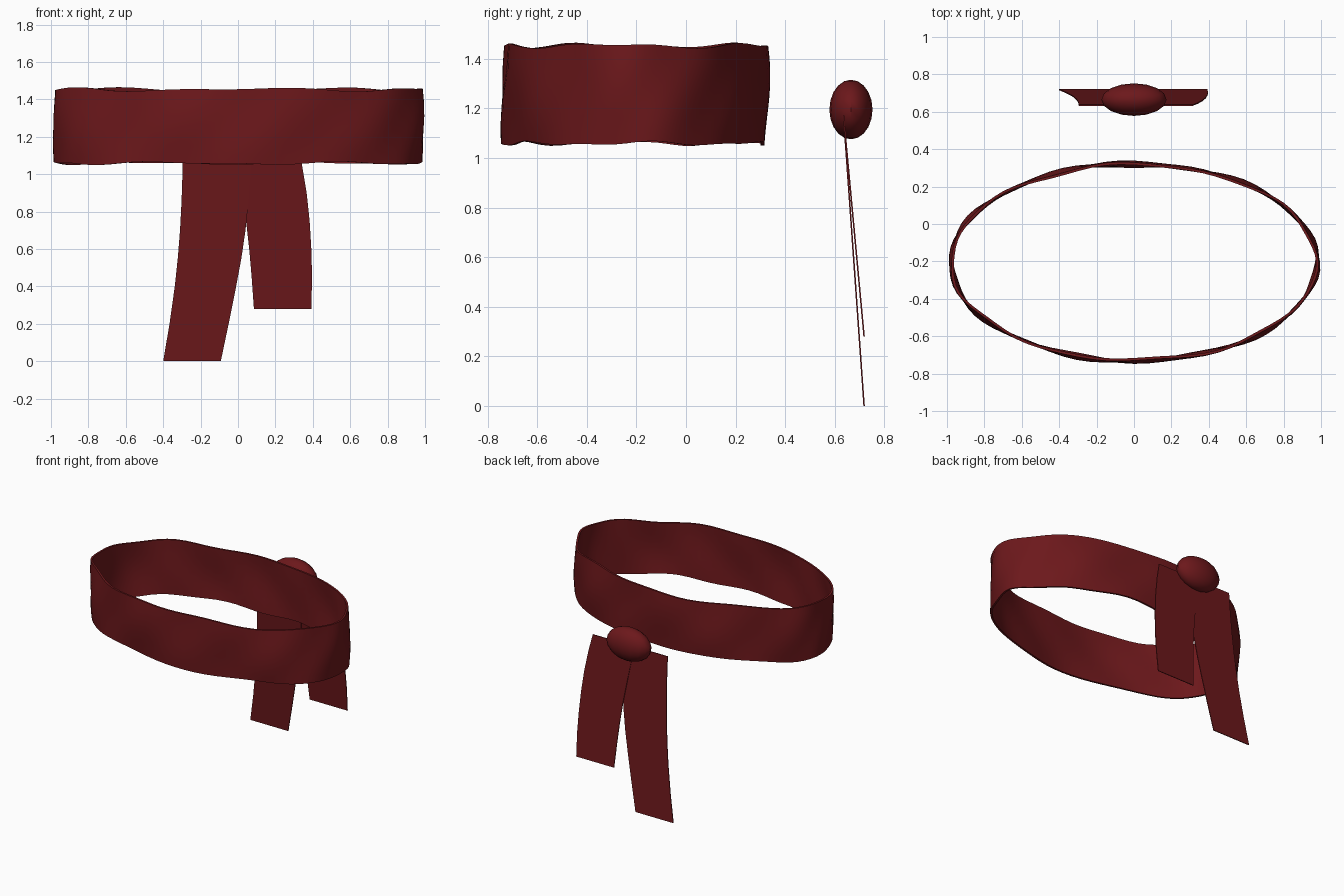
import bpy, bmesh
from math import sin, cos, pi

if "Cube" in bpy.data.objects:
    bpy.data.objects.remove(bpy.data.objects["Cube"])

cloth = bpy.data.materials.new("dark_red_cloth")
cloth.diffuse_color = (0.15, 0.009, 0.011, 1)
cloth.use_nodes = True
cloth.node_tree.nodes["Principled BSDF"].inputs["Base Color"].default_value = cloth.diffuse_color


def make_object(name, bm, smooth=True):
    bmesh.ops.recalc_face_normals(bm, faces=bm.faces)
    mesh = bpy.data.meshes.new(name)
    bm.to_mesh(mesh)
    bm.free()
    mesh.materials.append(cloth)
    ob = bpy.data.objects.new(name, mesh)
    bpy.context.collection.objects.link(ob)
    if smooth:
        bpy.ops.object.select_all(action='DESELECT')
        ob.select_set(True)
        bpy.context.view_layer.objects.active = ob
        bpy.ops.object.shade_smooth_by_angle(angle=0.7)
    return ob


def bridge(bm, a, b):
    n = len(a)
    for i in range(n):
        j = (i + 1) % n
        bm.faces.new((a[i], a[j], b[j], b[i]))


# Waist band: thin oval cloth loop with gentle ripples
def band():
    bm = bmesh.new()
    segs, rows = 80, 8

    def ring(t, inset):
        vs = []
        for i in range(segs):
            a = 2 * pi * i / segs
            ripple = 0.006 * sin(7 * a + 3 * t) + 0.005 * sin(11 * a - 5 * t)
            bulge = 0.008 * sin(pi * t)
            off = ripple + bulge - inset
            top = 1.453 + 0.007 * sin(5 * a + 2.6) + 0.005 * sin(9 * a)
            low = 1.058 + 0.006 * sin(6 * a + 1) + 0.004 * sin(11 * a)
            vs.append(bm.verts.new(((0.982 + off) * cos(a),
                                    -0.205 + (0.53 + off) * sin(a),
                                    low + (top - low) * t)))
        return vs

    outer = [ring(k / rows, 0) for k in range(rows + 1)]
    inner = [ring(k / rows, 0.014) for k in range(rows + 1)]
    loops = outer + inner[::-1]
    for k in range(len(loops)):
        bridge(bm, loops[k], loops[(k + 1) % len(loops)])
    return make_object("waist_band", bm)


# Hanging tails: thin tapered strips, rows are (z, left x, right x)
def tail(name, rows):
    bm = bmesh.new()
    z_top, z_low = rows[0][0], rows[-1][0]
    loops = []
    for z, x0, x1 in rows:
        y = 0.635 + 0.083 * (z_top - z) / (z_top - z_low)
        loops.append([bm.verts.new((x, y + d, z)) for x, d in
                      ((x0, -0.003), (x1, -0.003), (x1, 0.003), (x0, 0.003))])
    for a, b in zip(loops, loops[1:]):
        bridge(bm, a, b)
    bm.faces.new(loops[0])
    bm.faces.new(loops[-1])
    return make_object(name, bm)


band()
tail("long_tail", [(1.17, -0.295, 0.075), (1.0, -0.297, 0.067), (0.85, -0.302, 0.056),
                   (0.7, -0.31, 0.04), (0.55, -0.322, 0.018), (0.4, -0.338, -0.01),
                   (0.2, -0.366, -0.05), (0.0, -0.40, -0.092)])
tail("short_tail", [(1.17, -0.03, 0.315), (1.05, -0.005, 0.342), (0.9, 0.02, 0.367),
                    (0.75, 0.043, 0.383), (0.6, 0.06, 0.392), (0.45, 0.073, 0.396),
                    (0.28, 0.085, 0.392)])

# Knot: squashed ball over the tops of the tails
bm = bmesh.new()
bmesh.ops.create_uvsphere(bm, u_segments=16, v_segments=10, radius=1)
for v in bm.verts:
    v.co = (v.co.x * 0.174, 0.665 + v.co.y * 0.087, 1.195 + v.co.z * 0.12)
make_object("knot", bm)
